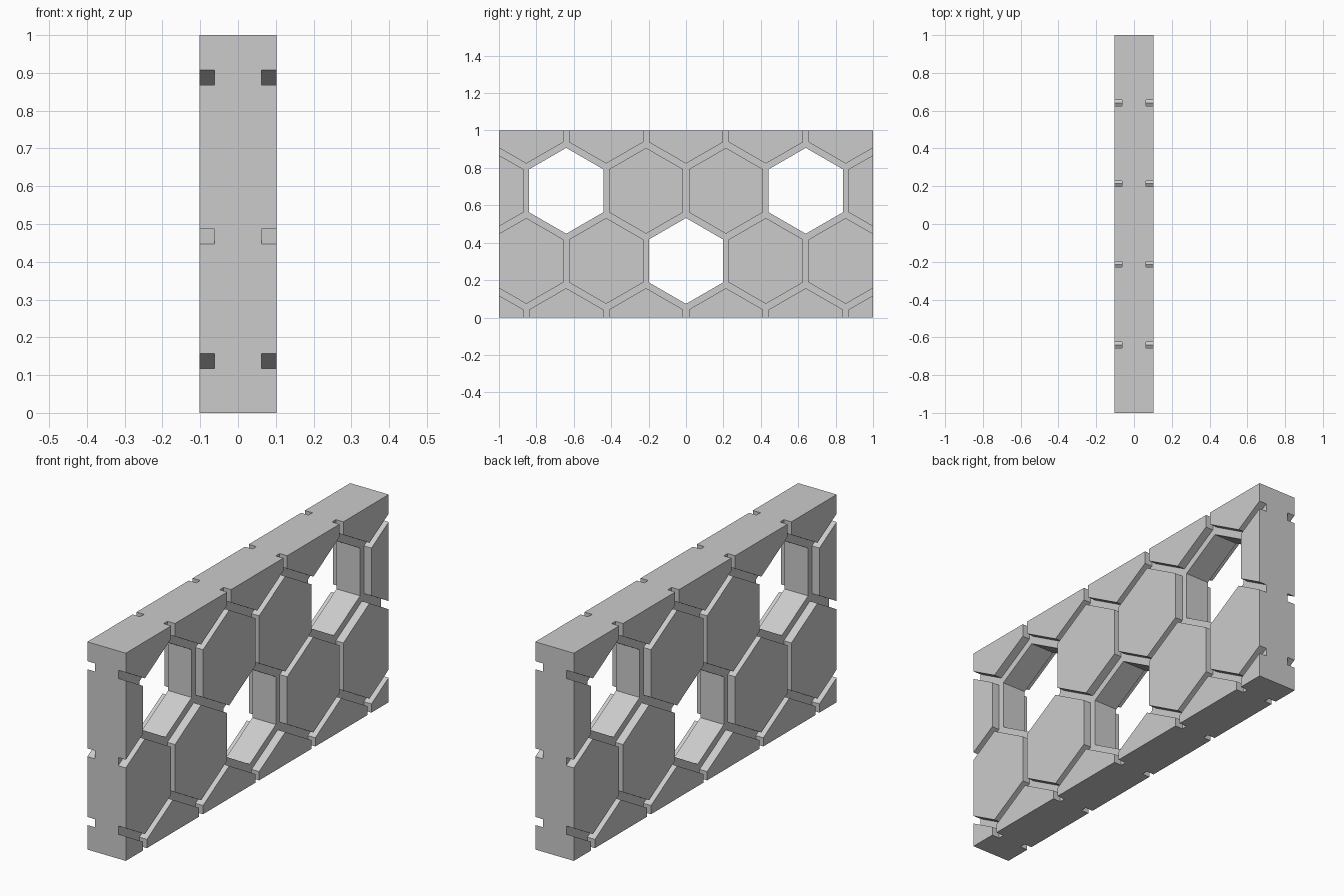
import bpy, bmesh
from math import cos, sin, radians

if "Cube" in bpy.data.objects:
    bpy.data.objects.remove(bpy.data.objects["Cube"])

HALF_X, FLOOR_X = 0.1025, 0.0625      # wall half thickness, groove floor
PITCH, ROW, R = 0.427, 0.375, 0.2295  # tile spacing and hexagon radius
Z0 = 0.3025                           # height of the lower full row
HOLES = {(0.0, 0), (-1.5, 1), (1.5, 1)}  # open cells: (column, row)


def add_object(name, bm):
    bmesh.ops.recalc_face_normals(bm, faces=bm.faces[:])
    mesh = bpy.data.meshes.new(name)
    bm.to_mesh(mesh)
    bm.free()
    ob = bpy.data.objects.new(name, mesh)
    bpy.context.scene.collection.objects.link(ob)
    return ob


def box(name, x0, x1, y0, y1, z0, z1):
    bm = bmesh.new()
    bmesh.ops.create_cube(bm, size=1)
    for v in bm.verts:
        v.co = (x0 if v.co.x < 0 else x1,
                y0 if v.co.y < 0 else y1,
                z0 if v.co.z < 0 else z1)
    return add_object(name, bm)


def hex_prisms(name, cells, x0, x1):
    bm = bmesh.new()
    for col, row in cells:
        y, z = col * PITCH, Z0 + row * ROW
        verts = [bm.verts.new((x0, y + R * sin(radians(60 * k)),
                               z + R * cos(radians(60 * k)))) for k in range(6)]
        face = bm.faces.new(verts)
        out = bmesh.ops.extrude_face_region(bm, geom=[face], use_keep_orig=True)
        for v in out["geom"]:
            if isinstance(v, bmesh.types.BMVert):
                v.co.x = x1
    return add_object(name, bm)


def cut(target, cutter):
    mod = target.modifiers.new("cut", "BOOLEAN")
    mod.operation, mod.solver, mod.object = "DIFFERENCE", "EXACT", cutter
    bpy.context.view_layer.objects.active = target
    bpy.ops.object.modifier_apply(modifier=mod.name)
    bpy.data.objects.remove(cutter)


# staggered honeycomb, every other row shifted by half a tile
cells = [(i + 0.5 * (row % 2), row) for row in range(-1, 3) for i in range(-4, 4)]
tiles = [c for c in cells if c not in HOLES]

# solid wall slab
wall = box("honeycomb_wall", -HALF_X, HALF_X, -1, 1, 0, 1)

# grooves around the tiles on both faces
for side in (-1, 1):
    groove = box("groove_cutter", *sorted((side * FLOOR_X, side * 0.2)), -1.1, 1.1, -0.1, 1.1)
    cut(groove, hex_prisms("tile_keeper", tiles, *sorted((side * 0.02, side * 0.3))))
    cut(wall, groove)

# open hexagonal windows
cut(wall, hex_prisms("window_cutter", sorted(HOLES), -0.3, 0.3))
